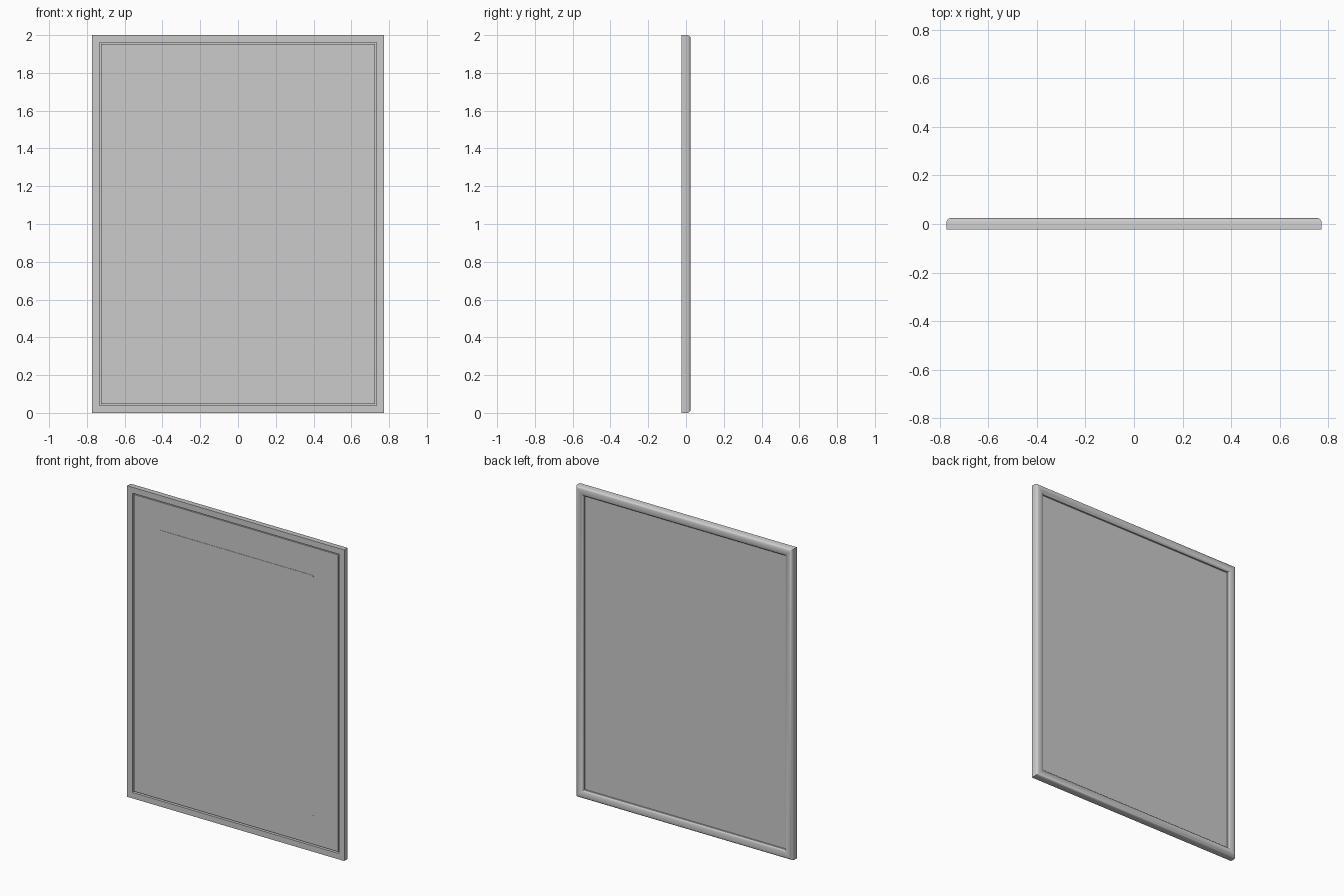
import bpy, bmesh, math

if "Cube" in bpy.data.objects:
    bpy.data.objects.remove(bpy.data.objects["Cube"])

W, H = 0.772, 1.0   # half width, half height
ZC = 1.0


def finish(name, bm, smooth=False):
    bmesh.ops.recalc_face_normals(bm, faces=bm.faces)
    me = bpy.data.meshes.new(name)
    bm.to_mesh(me)
    bm.free()
    ob = bpy.data.objects.new(name, me)
    bpy.context.collection.objects.link(ob)
    if smooth:
        bpy.context.view_layer.objects.active = ob
        ob.select_set(True)
        bpy.ops.object.shade_smooth_by_angle(angle=math.radians(35))
        ob.select_set(False)
    return ob


def board(name, hw, hh, y0, y1, bevel=0.0):
    bm = bmesh.new()
    bmesh.ops.create_cube(bm, size=1)
    for v in bm.verts:
        v.co = (v.co.x * 2 * hw, (y0 + y1) / 2 + v.co.y * (y1 - y0), ZC + v.co.z * 2 * hh)
    if bevel:
        # round only the corners seen face-on
        edges = [e for e in bm.edges if abs(e.verts[0].co.y - e.verts[1].co.y) > 1e-5]
        bmesh.ops.bevel(bm, geom=edges, offset=bevel, segments=3, profile=0.5, affect='EDGES')
    return finish(name, bm)


# Moulding: profile as (inset from outer edge, y), swept round mitred corners
profile = [(0, -.023), (0, .010), (.002, .015), (.005, .019), (.010, .0225),
           (.017, .0245), (.025, .025), (.034, .024), (.042, .0215),
           (.049, .018), (.055, .013), (.055, .003), (.038, .003), (.038, -.023)]
bm = bmesh.new()
rings = [[bm.verts.new((sx * (W - d), y, ZC + sz * (H - d))) for d, y in profile]
         for sx, sz in ((-1, -1), (1, -1), (1, 1), (-1, 1))]
n = len(profile)
for i in range(4):
    a, b = rings[i], rings[(i + 1) % 4]
    for j in range(n):
        k = (j + 1) % n
        bm.faces.new((a[j], b[j], b[k], a[k]))
finish("frame_moulding", bm, smooth=True)

# Picture panel held in the rabbet, with a narrow gap to the frame
board("picture_panel", W - .046, H - .046, -.019, .003)

# Thin plate on the panel's other face
board("backing_plate", .55, .775, -.021, -.018, bevel=.008)
